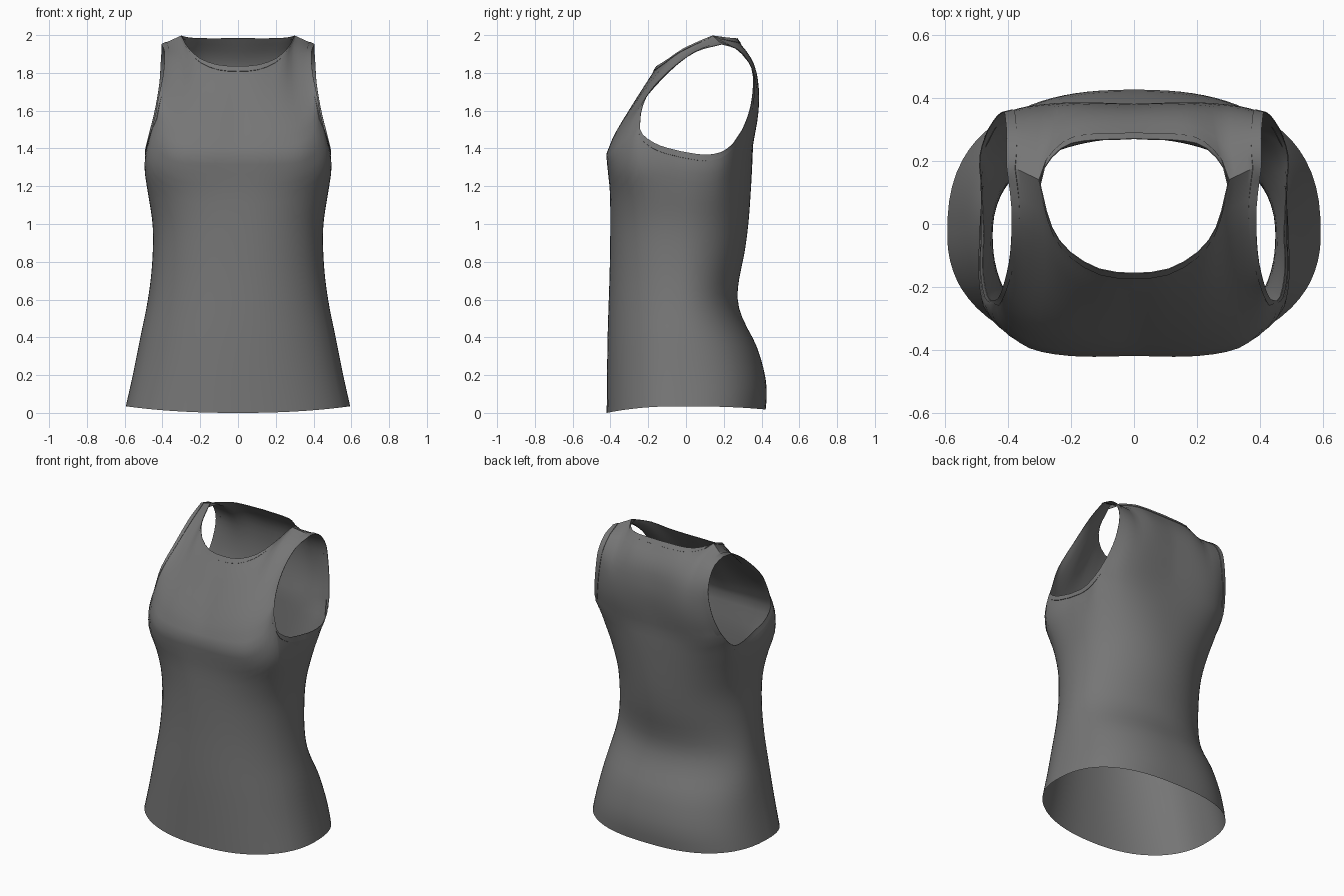
import bpy, bmesh, math
from mathutils import Vector

if "Cube" in bpy.data.objects:
    bpy.data.objects.remove(bpy.data.objects["Cube"])

V = Vector
K, N, KN = 14, 22, 9        # columns: armhole corner, side seam, neck/shoulder corner
LOW, UP = 26, 14            # rows below / above the chest line
SEAM_Y = -0.03
MIDDLE = V((0, 0.03, 1.3))

cloth = bpy.data.materials.new("grey cloth")
cloth.diffuse_color = (0.18, 0.18, 0.18, 1)
cloth.use_nodes = True
cloth.node_tree.nodes["Principled BSDF"].inputs["Base Color"].default_value = cloth.diffuse_color


def smooth(table, t):
    """Cubic interpolation through (parameter, value) pairs."""
    n = len(table)
    t = min(max(t, table[0][0]), table[-1][0])
    i = 0
    while i < n - 2 and t > table[i + 1][0]:
        i += 1

    def slope(k):
        a, b = table[max(k - 1, 0)], table[min(k + 1, n - 1)]
        return (b[1] - a[1]) / (b[0] - a[0])
    (t0, p0), (t1, p1) = table[i], table[i + 1]
    h = t1 - t0
    s = (t - t0) / h
    return (p0 * (2*s**3 - 3*s**2 + 1) + slope(i) * (h * (s**3 - 2*s**2 + s))
            + p1 * (3*s**2 - 2*s**3) + slope(i + 1) * (h * (s**3 - s**2)))


def curve(pts, count):
    """count+1 points along a smooth curve through pts."""
    pts = [V(p) for p in pts]
    table, d = [(0.0, pts[0])], 0.0
    for a, b in zip(pts, pts[1:]):
        d += (b - a).length
        table.append((d, b))
    return [smooth(table, d * i / count) for i in range(count + 1)]


# Body profiles by height: half width, front depth, back depth
WIDTH = [(0, .602), (.2, .557), (.4, .517), (.6, .477), (.8, .454), (1, .453),
         (1.2, .488), (1.3, .508), (1.42, .51), (1.6, .48)]
FRONT = [(0, .42), (.4, .415), (.8, .403), (1.15, .402), (1.3, .415), (1.37, .42), (1.6, .42)]
BACK = [(0, .42), (.1, .428), (.2, .418), (.35, .375), (.5, .30), (.6, .273), (.7, .28),
        (.85, .31), (1, .33), (1.2, .345), (1.42, .358), (1.6, .37)]
# Squareness of the cross-section by height
FRONT_POWER = [(0, 2.25), (.5, 2.2), (.95, 2.35), (1.15, 2.7), (1.3, 3.4), (1.6, 3.4)]
BACK_POWER = [(0, 2.5), (.3, 2.35), (.65, 2.05), (1, 2.1), (1.4, 2.6), (1.6, 2.6)]

NECK_POINT, SHOULDER_TIP, UNDERARM = (.30, .14, 1.998), (.405, .19, 1.95), (.475, -.03, 1.385)

front = dict(
    sign=-1, depth=FRONT, power=FRONT_POWER, hem=0.0, fade=1.4,
    chest=[(0, -.42, 1.37), (.2, -.42, 1.37), (.34, -.392, 1.385), (.42, -.32, 1.45),
           (.44, -.25, 1.54)],
    under=[(.44, -.25, 1.54), (.462, -.235, 1.48), (.478, -.15, 1.42), UNDERARM],
    centre=[(0, -.42, 1.37), (0, -.385, 1.45), (0, -.25, 1.68), (0, -.155, 1.835)],
    arm=[(.44, -.25, 1.54), (.42, -.21, 1.67), (.395, -.1, 1.8), (.39, .05, 1.91), SHOULDER_TIP],
    neck=[(0, -.155, 1.835), (.1, -.145, 1.84), (.2, -.09, 1.875), (.26, -.01, 1.93), NECK_POINT])
back = dict(
    sign=1, depth=BACK, power=BACK_POWER, hem=0.018, fade=4,
    chest=[(0, .355, 1.42), (.25, .352, 1.42), (.38, .328, 1.43), (.475, .28, 1.46)],
    under=[(.475, .28, 1.46), (.49, .2, 1.387), (.482, .1, 1.367), UNDERARM],
    centre=[(0, .355, 1.42), (0, .38, 1.62), (0, .38, 1.72), (0, .355, 1.85), (0, .27, 1.982)],
    arm=[(.475, .28, 1.46), (.44, .335, 1.6), (.415, .355, 1.75), (.41, .34, 1.84),
         (.405, .28, 1.92), SHOULDER_TIP],
    neck=[(0, .27, 1.982), (.2, .255, 1.982), (.27, .2, 1.988), NECK_POINT])


def section(p, phi, z):
    """Point on the rounded body cross-section at height z."""
    e = 2 / smooth(p["power"], z)
    b = smooth(p["depth"], z) - p["sign"] * SEAM_Y
    return V((smooth(WIDTH, z) * max(math.sin(phi), 0) ** e,
              SEAM_Y + p["sign"] * b * max(math.cos(phi), 0) ** e, z))


def panel(p):
    """Lower grid (hem to chest/underarm) and upper grid (chest to neck/shoulder)."""
    chest = curve(p["chest"], K)
    top = chest + curve(p["under"], N - K)[1:]
    lower = []
    for T in top:
        b = smooth(p["depth"], T.z) - p["sign"] * SEAM_Y
        h = smooth(p["power"], T.z) / 2
        phi = math.atan2((max(T.x, 0) / smooth(WIDTH, T.z)) ** h,
                         (max(p["sign"] * (T.y - SEAM_Y), 0) / b) ** h)
        shift = T - section(p, phi, T.z)
        z0 = p["hem"] + (0.035 - p["hem"]) * math.sin(phi) ** 2
        lower.append([section(p, phi, z0 + (T.z - z0) * j / LOW) + shift * (j / LOW) ** 12
                      for j in range(LOW + 1)])
    # upper part blended between its four boundary curves
    left, right = curve(p["centre"], UP), curve(p["arm"], UP)
    edge = curve(p["neck"], KN) + curve([NECK_POINT, SHOULDER_TIP], K - KN)[1:]
    upper = []
    for i in range(K + 1):
        u = i / K
        bottom_bulge = chest[i] - chest[0].lerp(chest[K], u)
        top_bulge = edge[i] - edge[0].lerp(edge[K], u)
        upper.append([left[j].lerp(right[j], u) + bottom_bulge * (1 - j / UP)
                      + top_bulge * (j / UP) ** p["fade"] for j in range(UP + 1)])
    return lower, upper


def make(name, grids):
    """Mesh from point grids, mirrored to the other side."""
    bm = bmesh.new()
    for g in grids:
        vs = [[bm.verts.new(q) for q in col] for col in g]
        for a, b in zip(vs, vs[1:]):
            for j in range(len(a) - 1):
                bm.faces.new((a[j], b[j], b[j + 1], a[j + 1]))
    bmesh.ops.remove_doubles(bm, verts=bm.verts, dist=0.0008)
    bmesh.ops.recalc_face_normals(bm, faces=bm.faces)
    if sum(f.normal.dot(f.calc_center_median() - MIDDLE) * f.calc_area() for f in bm.faces) < 0:
        bmesh.ops.reverse_faces(bm, faces=bm.faces)
    me = bpy.data.meshes.new(name)
    bm.to_mesh(me)
    bm.free()
    me.materials.append(cloth)
    ob = bpy.data.objects.new(name, me)
    bpy.context.collection.objects.link(ob)
    bpy.ops.object.select_all(action='DESELECT')
    ob.select_set(True)
    bpy.context.view_layer.objects.active = ob
    bpy.ops.object.shade_smooth_by_angle(angle=math.radians(40))
    mir = ob.modifiers.new("mirror", 'MIRROR')
    mir.merge_threshold = 0.001
    return ob


def binding(name, pairs, width=0.033, lift=0.003):
    """Narrow raised band along an edge; pairs are (edge point, point further in)."""
    strip = []
    for k, (e, q) in enumerate(pairs):
        inward = (q - e).normalized()
        along = pairs[min(k + 1, len(pairs) - 1)][0] - pairs[max(k - 1, 0)][0]
        n = inward.cross(along).normalized()
        if n.dot(e - MIDDLE) < 0:
            n = -n
        col = [e.copy(), e + n * lift, e + inward * width + n * lift, e + inward * width]
        if e.x < 1e-5:
            for c in col:
                c.x = 0
        strip.append(col)
    make(name, [strip])


fl, fu = panel(front)
bl, bu = panel(back)
make("tank_top_body", [fl, fu, bl, bu])


def arm_pairs(lower, upper):
    return ([(lower[i][LOW], lower[i][LOW - 1]) for i in range(N, K, -1)]
            + [(upper[K][j], upper[K - 1][j]) for j in range(1, UP + 1)])


def neck_pairs(upper):
    return [(upper[i][UP], upper[i][UP - 1]) for i in range(KN + 1)]


# Bindings around the armholes and the neck
binding("armhole_binding", arm_pairs(fl, fu) + arm_pairs(bl, bu)[-2::-1])
binding("neck_binding", neck_pairs(fu) + neck_pairs(bu)[-2::-1])
